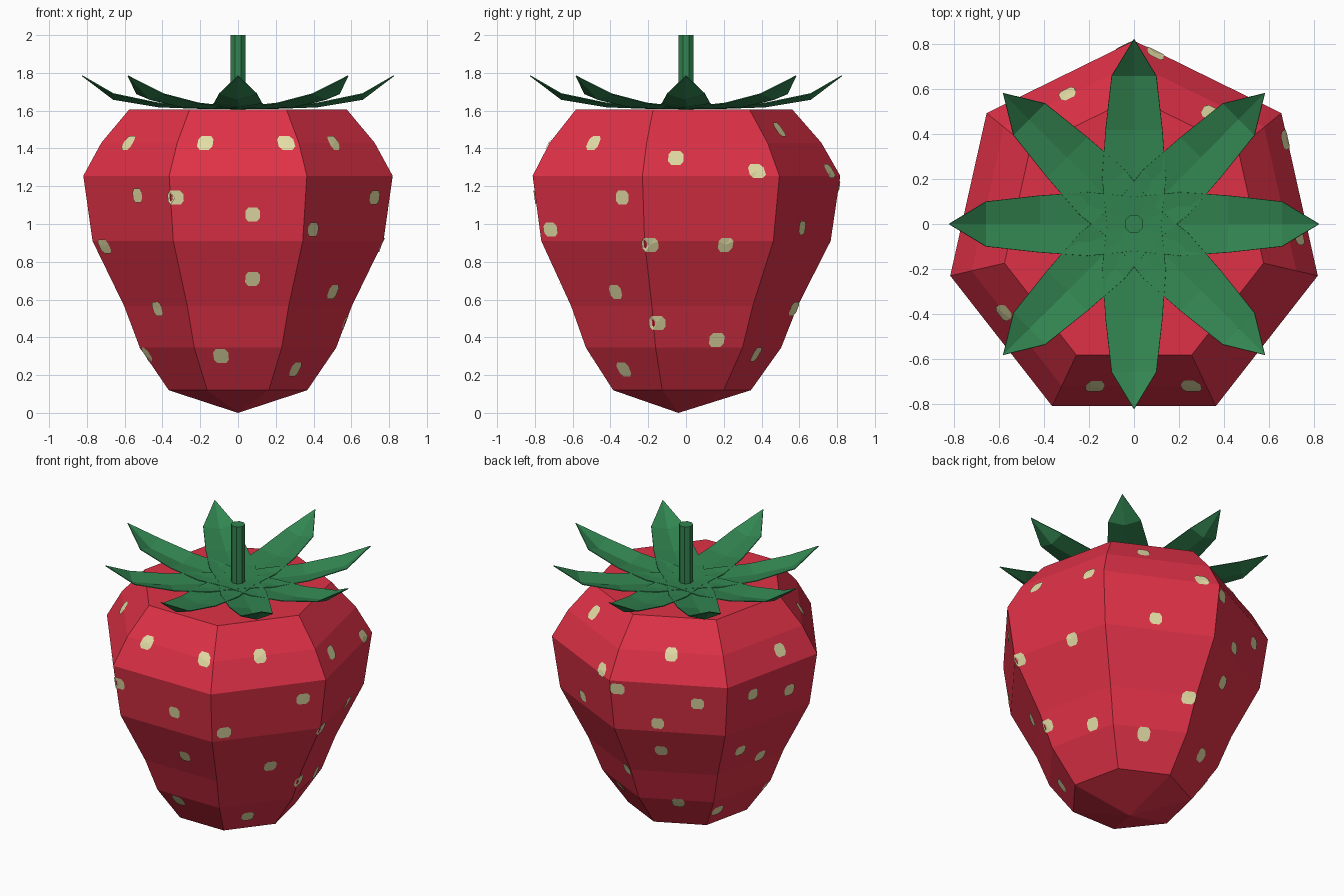
import bpy, bmesh, math
from mathutils import Vector

if "Cube" in bpy.data.objects:
    bpy.data.objects.remove(bpy.data.objects["Cube"])

def material(name, rgb):
    m = bpy.data.materials.new(name)
    m.diffuse_color = (*rgb, 1)
    m.use_nodes = True
    m.node_tree.nodes["Principled BSDF"].inputs["Base Color"].default_value = m.diffuse_color
    return m

RED = material("berry red", (0.74, 0.031, 0.063))
GREEN = material("leaf green", (0.032, 0.235, 0.082))
CREAM = material("seed cream", (0.78, 0.73, 0.38))

def make_object(name, verts, faces, mat):
    me = bpy.data.meshes.new(name)
    me.from_pydata(verts, [], faces)
    bm = bmesh.new()
    bm.from_mesh(me)
    bmesh.ops.recalc_face_normals(bm, faces=bm.faces)
    bm.to_mesh(me)
    bm.free()
    me.materials.append(mat)
    ob = bpy.data.objects.new(name, me)
    bpy.context.collection.objects.link(ob)
    return ob

# Fruit body: seven-sided rings (z, radius) closed by a point below and a flat top
SIDES, CY, SY = 7, -0.04, 1.02
STEP = 2 * math.pi / SIDES
PROFILE = [(0.12, 0.376), (0.345, 0.533), (0.565, 0.618), (0.91, 0.79),
           (1.255, 0.84), (1.43, 0.742), (1.605, 0.592)]

verts, faces = [(0, CY, 0.0)], []
for z, r in PROFILE:
    for i in range(SIDES):
        a = math.pi / 2 + i * STEP
        verts.append((r * math.cos(a), CY + SY * r * math.sin(a), z))
for i in range(SIDES):
    j = (i + 1) % SIDES
    faces.append((0, 1 + j, 1 + i))
    for k in range(len(PROFILE) - 1):
        b = 1 + k * SIDES
        faces.append((b + i, b + j, b + j + SIDES, b + i + SIDES))
faces.append(tuple(range(len(verts) - SIDES, len(verts))))
make_object("fruit_body", verts, faces, RED)

def radius_at(z):
    for (z0, r0), (z1, r1) in zip(PROFILE, PROFILE[1:]):
        if z <= z1:
            return r0 + (r1 - r0) * (z - z0) / (z1 - z0)
    return PROFILE[-1][1]

def on_surface(angle, z):
    """Point just outside the seven-sided body at this angle and height."""
    local = (angle - math.pi / 2) % STEP - STEP / 2
    r = radius_at(z) * math.cos(STEP / 2) / math.cos(local) + 0.006
    return (r * math.cos(angle), CY + SY * r * math.sin(angle), z)

# Seeds: small clipped squares draped on the body (angle in degrees, height)
SEEDS = [(211, 1.43), (255.6, 1.43), (290.7, 1.43), (319, 1.43), (359, 1.35), (31, 1.28),
         (57, 1.5), (83, 1.28), (116, 1.42), (175, 1.35),
         (225, 1.15), (246, 1.14), (276, 1.05), (338, 1.14), (301, 0.97), (349, 0.89),
         (20, 0.89), (62, 0.98), (93, 1.2), (129, 1.13), (156, 1.14), (179, 1.07),
         (110, 0.97), (199, 0.88), (110, 0.75), (277, 0.71), (327, 0.64), (154, 0.72),
         (173, 0.6), (220, 0.55), (86, 0.55), (349, 0.475), (23, 0.385), (60, 0.31),
         (117, 0.32), (148, 0.24), (194, 0.31), (259, 0.30), (317, 0.23)]
OUTLINE = [(1, .5), (.6, 1), (-.6, 1), (-1, .5), (-1, -.5), (-.6, -1), (.6, -1), (1, -.5)]
verts, faces = [], []
for deg, z in SEEDS:
    a, n = math.radians(deg), len(verts)
    half = 0.042 / radius_at(z)
    verts.append(on_surface(a, z))
    verts += [on_surface(a + u * half, z + v * 0.037) for u, v in OUTLINE]
    faces += [(n, n + 1 + i, n + 1 + (i + 1) % 8) for i in range(8)]
make_object("seeds", verts, faces, CREAM)

# Leaves: eight cupped blades (distance, half width, edge height, spine height)
BLADE = [(0.0, 0.12, 1.618, 1.61), (0.2, 0.142, 1.622, 1.612),
         (0.42, 0.127, 1.64, 1.62), (0.66, 0.10, 1.69, 1.66)]
for n in range(8):
    a = n * math.pi / 4
    out, side = Vector((math.cos(a), math.sin(a), 0)), Vector((-math.sin(a), math.cos(a), 0))
    verts, faces = [], []
    for d, w, ze, zs in BLADE:
        for s in (-1, 0, 1):
            verts.append(out * d + side * (w * s) + Vector((0, 0, ze if s else zs)))
    verts.append(out * 0.825 + Vector((0, 0, 1.785)))
    for k in range(len(BLADE) - 1):
        b = 3 * k
        faces += [(b, b + 3, b + 4, b + 1), (b + 1, b + 4, b + 5, b + 2)]
    e = 3 * (len(BLADE) - 1)
    faces += [(e, e + 3, e + 1), (e + 1, e + 3, e + 2)]
    leaf = make_object(f"leaf_{n + 1}", verts, faces, GREEN)
    mod = leaf.modifiers.new("thin", 'SOLIDIFY')
    mod.thickness = 0.005
    mod.offset = 0

# Stem
bpy.ops.mesh.primitive_cylinder_add(vertices=8, radius=0.044, depth=0.4, location=(0, 0, 1.8),
                                    rotation=(0, 0, math.pi / 8))
stem = bpy.context.object
stem.name = "stem"
stem.data.materials.append(GREEN)
